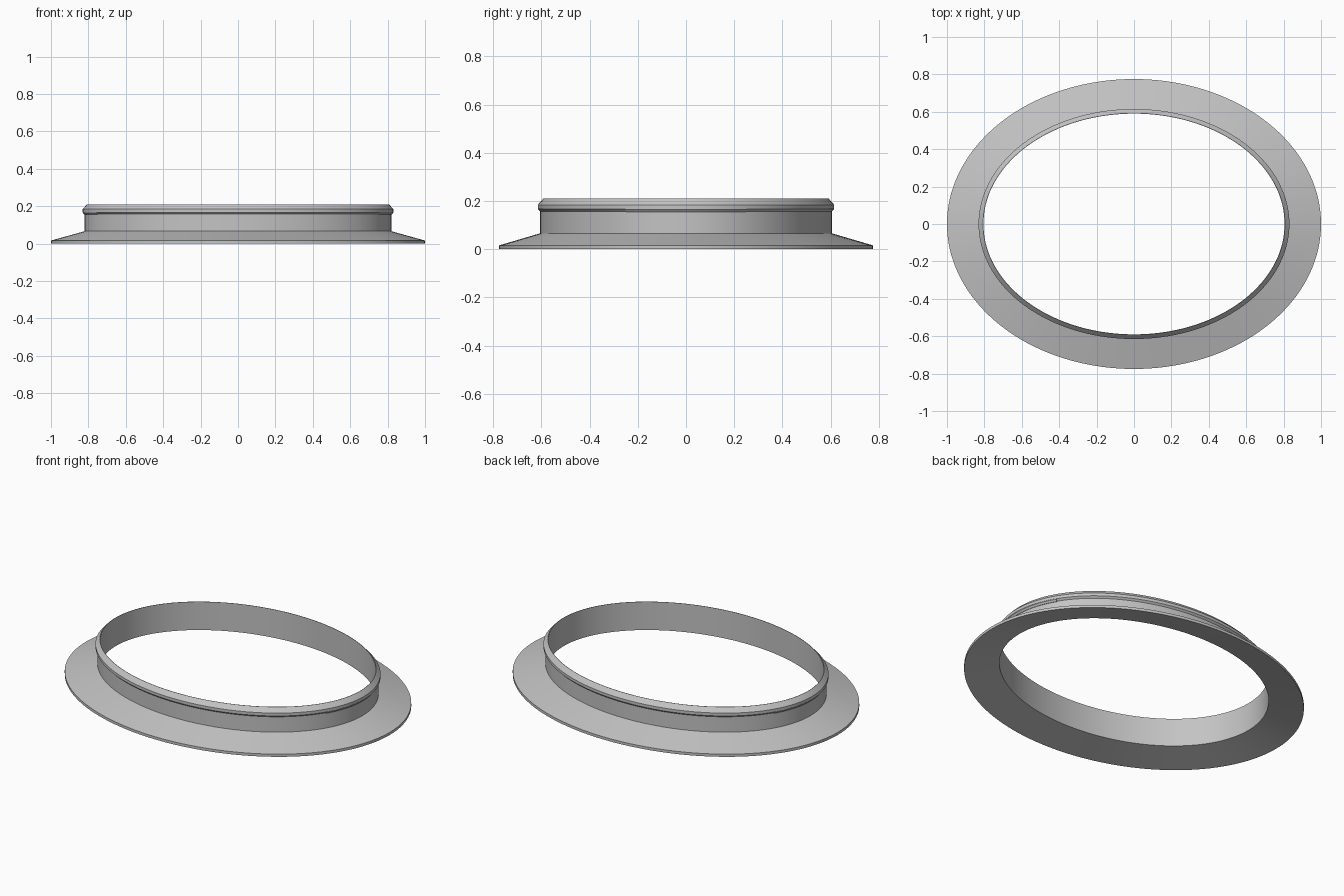
import bpy, bmesh, math

cube = bpy.data.objects.get("Cube")
if cube:
    bpy.data.objects.remove(cube, do_unlink=True)

grey = bpy.data.materials.new("plain grey")
grey.use_nodes = True
grey.diffuse_color = (0.55, 0.55, 0.55, 1)
grey.node_tree.nodes["Principled BSDF"].inputs["Base Color"].default_value = grey.diffuse_color


def sweep(name, profile, start=0.0, end=math.tau, steps=144):
    """Sweep a closed (x radius, y radius, z) section round an ellipse."""
    full = end - start > math.tau - 0.001
    bm = bmesh.new()
    rings = []
    for i in range(steps if full else steps + 1):
        t = start + (end - start) * i / steps
        rings.append([bm.verts.new((a * math.cos(t), b * math.sin(t), z))
                      for a, b, z in profile])
    n = len(profile)
    for i in range(steps):
        r, s = rings[i], rings[(i + 1) % len(rings)]
        for j in range(n):
            k = (j + 1) % n
            bm.faces.new((r[j], s[j], s[k], r[k]))
    if not full:
        bm.faces.new(rings[0])
        bm.faces.new(rings[-1])
    bmesh.ops.recalc_face_normals(bm, faces=bm.faces)
    mesh = bpy.data.meshes.new(name)
    bm.to_mesh(mesh)
    bm.free()
    mesh.materials.append(grey)
    obj = bpy.data.objects.new(name, mesh)
    bpy.context.collection.objects.link(obj)
    bpy.ops.object.select_all(action='DESELECT')
    obj.select_set(True)
    bpy.context.view_layer.objects.active = obj
    bpy.ops.object.shade_smooth_by_angle(angle=math.radians(25))
    return obj


# Sloping flange, upright collar and chamfered lip in one section
sweep("flanged_collar", [
    (1.0, 0.775, 0.0), (1.0, 0.775, 0.016),
    (0.82, 0.605, 0.066), (0.82, 0.605, 0.157),
    (0.831, 0.615, 0.167), (0.831, 0.615, 0.184),
    (0.807, 0.592, 0.21), (0.805, 0.59, 0.21),
    (0.805, 0.59, 0.042),
])

# Snap ridges under the lip at both ends
half = math.asin(0.25 / 0.61)
for side, middle in (("left", 0.0), ("right", math.pi)):
    sweep(side + "_snap_ridge", [
        (0.815, 0.6, 0.154), (0.822, 0.607, 0.154),
        (0.83, 0.614, 0.164), (0.83, 0.614, 0.17), (0.815, 0.6, 0.17),
    ], middle - half, middle + half, 20)
